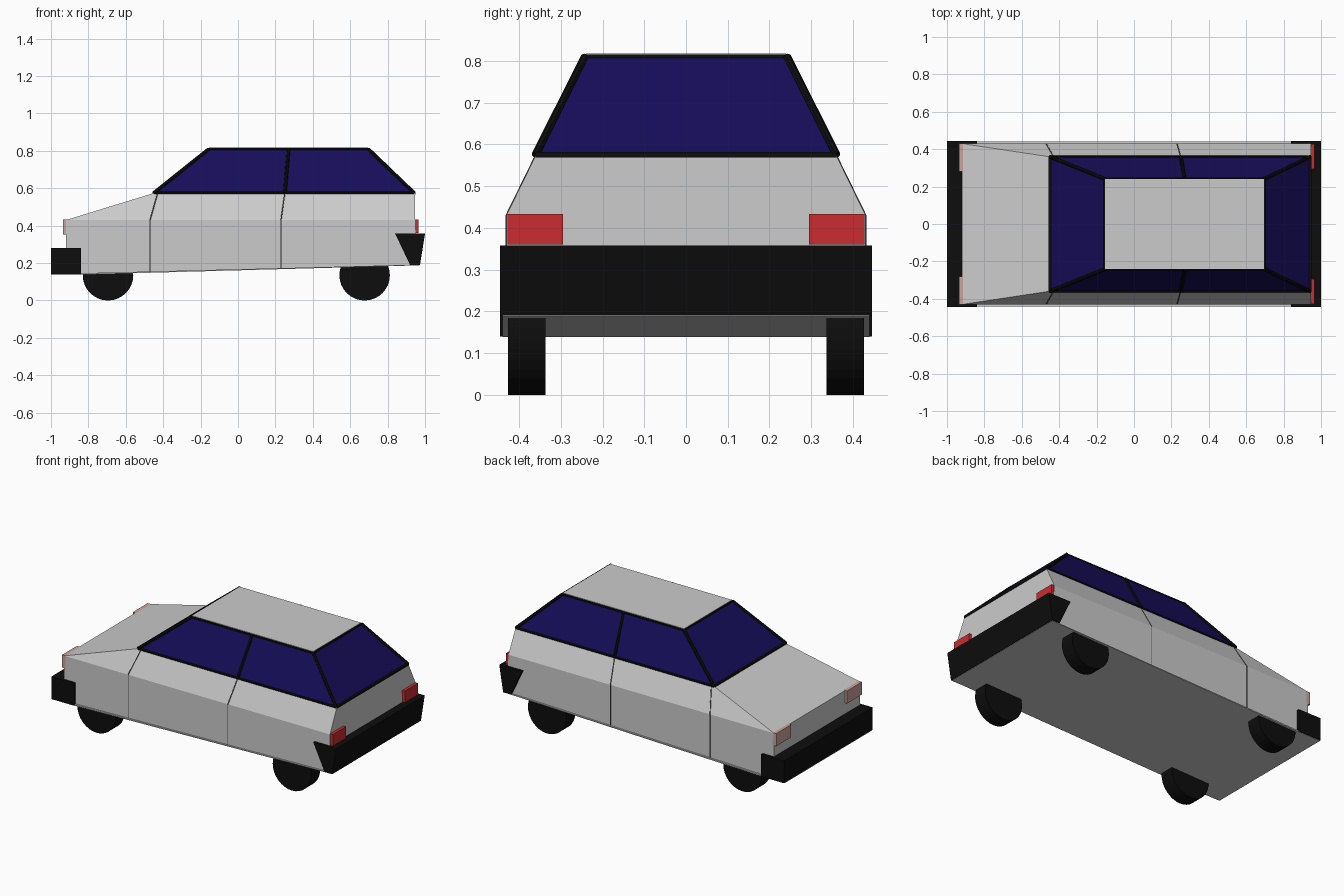
import bpy, bmesh
from mathutils import Vector, Matrix

if "Cube" in bpy.data.objects:
    bpy.data.objects.remove(bpy.data.objects["Cube"])


def material(name, rgb):
    m = bpy.data.materials.new(name)
    m.diffuse_color = (*rgb, 1)
    m.use_nodes = True
    m.node_tree.nodes["Principled BSDF"].inputs["Base Color"].default_value = m.diffuse_color
    return m


black = material("black", (0.004, 0.004, 0.004))
glass = material("blue_glass", (0.008, 0.004, 0.1))
red = material("red", (0.6, 0.025, 0.03))
pale = material("pale_pink", (0.6, 0.36, 0.32))
seam = material("seam_grey", (0.08, 0.08, 0.08))


def finish(name, bm, mat=None):
    bmesh.ops.recalc_face_normals(bm, faces=bm.faces)
    mesh = bpy.data.meshes.new(name)
    bm.to_mesh(mesh)
    bm.free()
    ob = bpy.data.objects.new(name, mesh)
    bpy.context.collection.objects.link(ob)
    if mat:
        mesh.materials.append(mat)
    return ob


def hull(name, points, mat=None):
    """Convex solid from (x, half_width, z) points mirrored across y."""
    bm = bmesh.new()
    for x, y, z in points:
        for s in (-1, 1):
            bm.verts.new((x, s * y, z))
    bmesh.ops.convex_hull(bm, input=bm.verts)
    bmesh.ops.dissolve_limit(bm, angle_limit=0.01, verts=bm.verts, edges=bm.edges)
    return finish(name, bm, mat)


def bars(name, paths, mat):
    """Round bars (start, end, radius), each mirrored across y."""
    bm = bmesh.new()
    for a, b, r in paths:
        for s in (-1, 1):
            p, q = Vector((a[0], s * a[1], a[2])), Vector((b[0], s * b[1], b[2]))
            d = q - p
            rot = d.to_track_quat('Z', 'Y').to_matrix().to_4x4()
            bmesh.ops.create_cone(bm, cap_ends=True, segments=8, radius1=r, radius2=r,
                                  depth=d.length,
                                  matrix=Matrix.Translation((p + q) / 2) @ rot)
    return finish(name, bm, mat)


def box(name, lo, hi, mat):
    bm = bmesh.new()
    bmesh.ops.create_cube(bm, size=1)
    for v in bm.verts:
        v.co = [(l + h) / 2 + c * (h - l) for l, h, c in zip(lo, hi, v.co)]
    return finish(name, bm, mat)


# Body shell, underside, glasshouse and roof
hull("body", [(-.92, .43, .14), (.95, .43, .19), (-.92, .43, .43), (.947, .43, .43),
              (-.455, .36, .573), (.945, .36, .573)])
hull("underbody", [(-1, .44, .138), (-.84, .44, .138), (.97, .44, .188),
                   (-1, .44, .142), (.97, .44, .192)])
hull("windows", [(-.45, .36, .573), (.943, .36, .573),
                 (-.157, .242, .812), (.698, .242, .812)], glass)
hull("roof", [(-.155, .24, .81), (.696, .24, .81),
              (-.155, .24, .817), (.696, .24, .817)])

# Black window trim
f0, r0 = (-.45, .36, .575), (.942, .36, .575)
f1, r1 = (-.157, .242, .809), (.698, .242, .809)
bars("window_trim", [
    (f0, r0, .007), (f1, r1, .006), (f0, f1, .01), (r0, r1, .01),
    ((.25, .36, .575), (.27, .242, .809), .01)], black)
for name, p, rad in (("windscreen_lower_trim", f0, .007), ("windscreen_upper_trim", f1, .006),
                     ("rear_lower_trim", r0, .007), ("rear_upper_trim", r1, .006)):
    box(name, (p[0] - rad, -p[1], p[2] - rad), (p[0] + rad, p[1], p[2] + rad), black)

# Door seams
bars("door_seams", [
    ((-.47, .429, .153), (-.47, .429, .43), .003), ((-.47, .429, .43), (-.43, .359, .573), .003),
    ((.23, .429, .172), (.23, .429, .43), .003), ((.23, .429, .43), (.25, .359, .573), .003)], seam)

# Bumpers wrapping the body corners
box("front_bumper", (-1, -.445, .14), (-.84, .445, .282), black)
hull("rear_bumper", [(.84, .445, .358), (1, .445, .358),
                     (.973, .445, .19), (.92, .445, .19)], black)

# Lights and wheels
for side, s in (("right", -1), ("left", 1)):
    for name, x0, x1, ya, yb, z0, z1, mat in (
            ("headlight", -.935, -.91, .28, .43, .352, .432, pale),
            ("tail_light", .94, .965, .295, .427, .36, .433, red)):
        y = sorted((s * ya, s * yb))
        box(f"{side}_{name}", (x0, y[0], z0), (x1, y[1], z1), mat)
    for end, x in (("front", -.695), ("rear", .677)):
        bm = bmesh.new()
        bmesh.ops.create_cone(bm, cap_ends=True, segments=32, radius1=.135, radius2=.135, depth=.09,
                              matrix=Matrix.Translation((x, s * .381, .135)) @ Matrix.Rotation(1.570796, 4, 'X'))
        finish(f"{end}_{side}_wheel", bm, black)
